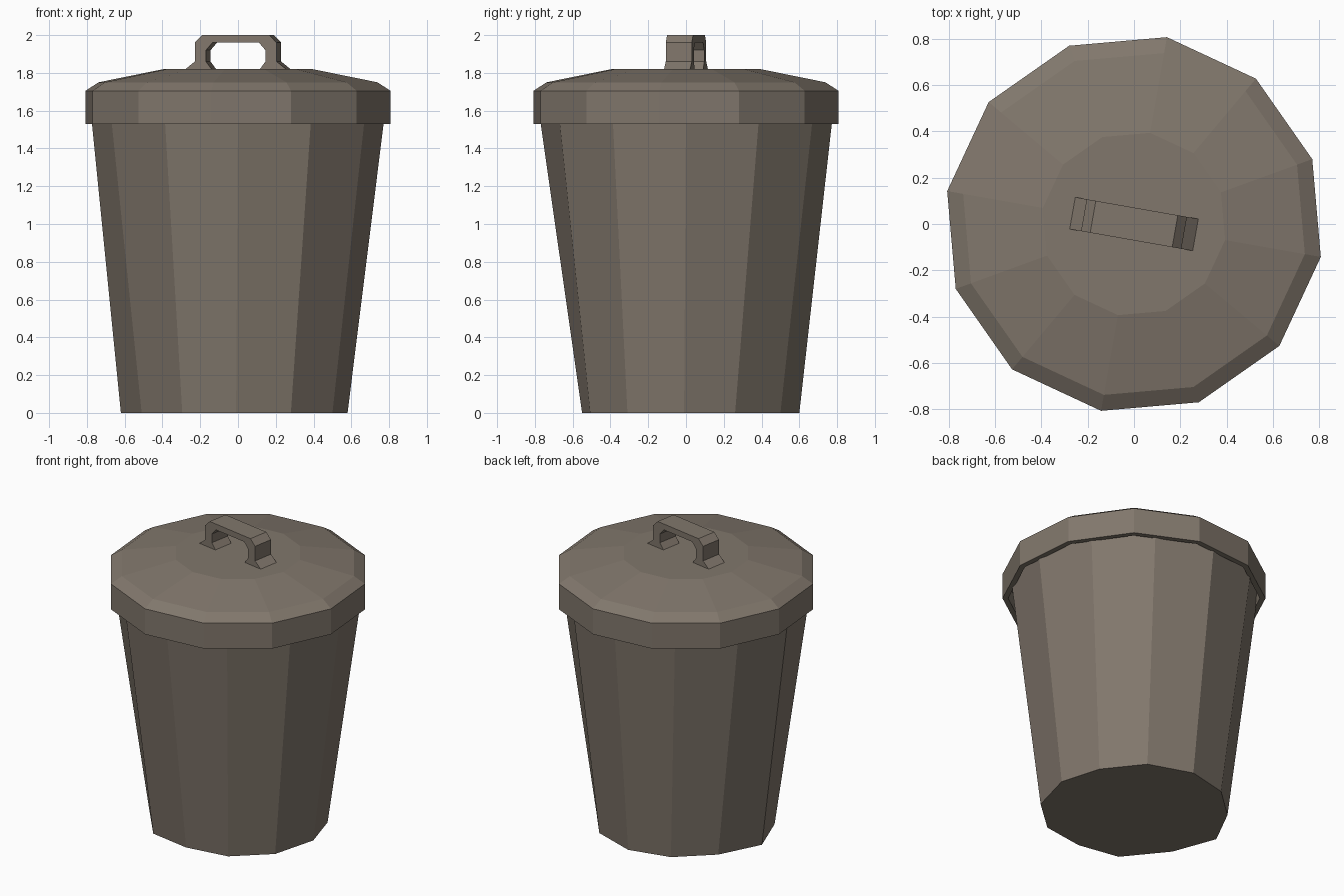
import bpy
import bmesh
import math

if "Cube" in bpy.data.objects:
    bpy.data.objects.remove(bpy.data.objects["Cube"])

N = 12
metal = bpy.data.materials.new("dull_grey_brown")
metal.diffuse_color = (0.22, 0.185, 0.15, 1)
metal.use_nodes = True
metal.node_tree.nodes["Principled BSDF"].inputs["Base Color"].default_value = metal.diffuse_color


def finish(bm, name):
    bmesh.ops.recalc_face_normals(bm, faces=bm.faces[:])
    mesh = bpy.data.meshes.new(name)
    bm.to_mesh(mesh)
    bm.free()
    mesh.materials.append(metal)
    obj = bpy.data.objects.new(name, mesh)
    bpy.context.collection.objects.link(obj)
    return obj


def circle(r, z, turn=0):
    return [(r * math.cos(a), r * math.sin(a), z)
            for a in (math.radians(turn) + 2 * math.pi * i / N for i in range(N))]


def loft(name, rings):
    """Bridge rings of N points and cap both ends."""
    bm = bmesh.new()
    loops = [[bm.verts.new(p) for p in ring] for ring in rings]
    for a, b in zip(loops, loops[1:]):
        for i in range(N):
            j = (i + 1) % N
            bm.faces.new((a[i], a[j], b[j], b[i]))
    bm.faces.new(loops[0])
    bm.faces.new(loops[-1])
    return finish(bm, name)


# Tapered can body, with a slightly battered base outline
base = [(.58, -.01), (.50, .26), (.31, .50), (.02, .60), (-.26, .535), (-.48, .335),
        (-.62, .06), (-.51, -.235), (-.295, -.50), (-.01, -.55), (.28, -.507), (.50, -.31)]
loft("can_body", [[(x, y, 0) for x, y in base], circle(0.782, 1.62)])

# Lid: hollow skirt, bevelled shoulder and flat crown
lid = [(0.785, 1.63), (0.785, 1.53), (0.82, 1.53), (0.82, 1.705), (0.75, 1.75), (0.40, 1.82)]
loft("lid", [circle(r, z, 20) for r, z in lid])

# Handle: half profile pairs (outer, inner), mirrored and extruded across
half = [((0.27, 1.82), (0.13, 1.82)), ((0.22, 1.86), (0.16, 1.86)),
        ((0.22, 1.96), (0.16, 1.92)), ((0.18, 2.00), (0.125, 1.96))]
path = half + [((-a, b), (-c, d)) for (a, b), (c, d) in reversed(half)]
bm = bmesh.new()
sections = []
for (xo, zo), (xi, zi) in path:
    sections.append([bm.verts.new(p) for p in (
        (xo, -0.07, zo), (xo, 0.07, zo), (xi, 0.07, zi), (xi, -0.07, zi))])
for a, b in zip(sections, sections[1:]):
    for i in range(4):
        j = (i + 1) % 4
        bm.faces.new((a[i], a[j], b[j], b[i]))
bm.faces.new(sections[0])
bm.faces.new(sections[-1])
handle = finish(bm, "lid_handle")
handle.rotation_euler.z = math.radians(-10)
